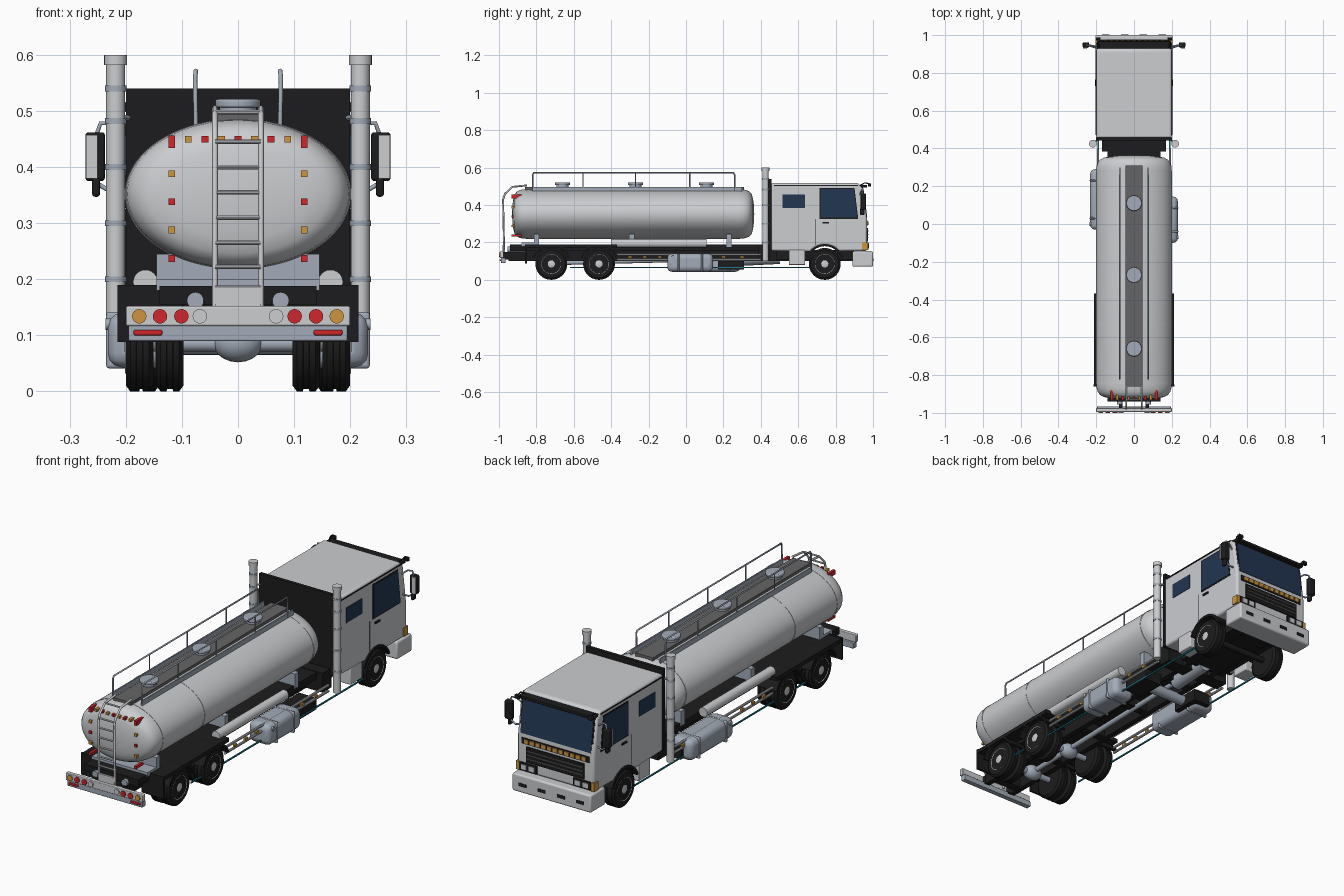
import bpy, bmesh, math
from mathutils import Matrix, Vector

if "Cube" in bpy.data.objects:
    bpy.data.objects.remove(bpy.data.objects["Cube"])

def mat(name, r, g, b):
    m = bpy.data.materials.new(name)
    m.diffuse_color = (r, g, b, 1)
    m.use_nodes = True
    m.node_tree.nodes["Principled BSDF"].inputs["Base Color"].default_value = m.diffuse_color
    return m
WHITE = mat("light_grey_paint", .60, .61, .63)
STEEL = mat("blue_steel", .36, .41, .48)
BLACK = mat("black", .012, .012, .013)
GREY = mat("walkway_grey", .13, .13, .135)
GLASS = mat("navy_glass", .016, .037, .085)
RED = mat("red_lamp", .62, .02, .025)
AMBER = mat("amber_lamp", .62, .30, .05)
TEAL = mat("teal_line", .01, .22, .28)

def finish(name, bm, m, bevel=0):
    bmesh.ops.recalc_face_normals(bm, faces=bm.faces)
    me = bpy.data.meshes.new(name)
    bm.to_mesh(me); bm.free()
    me.materials.append(m)
    o = bpy.data.objects.new(name, me)
    bpy.context.collection.objects.link(o)
    if bevel:
        b = o.modifiers.new("bevel", 'BEVEL')
        b.width, b.segments, b.limit_method = bevel, 3, 'ANGLE'
        b.angle_limit = math.radians(35)
    return o

def box(name, m, x, y, z, bevel=0):
    bm = bmesh.new()
    bmesh.ops.create_cube(bm, size=1)
    for v in bm.verts:
        v.co = [a[0] + (c + .5) * (a[1] - a[0]) for a, c in zip((x, y, z), v.co)]
    return finish(name, bm, m, bevel)

def pair(name, m, x, y, z, bevel=0):
    for s, side in ((1, "right"), (-1, "left")):
        box(name + "_" + side, m, sorted((x[0] * s, x[1] * s)), y, z, bevel)

def prism(name, m, pts, x0, x1, bevel=0):
    """(y, z) outline extruded along x"""
    bm = bmesh.new()
    f = bm.faces.new([bm.verts.new((x0, y, z)) for y, z in pts])
    r = bmesh.ops.extrude_face_region(bm, geom=[f])
    for v in r["geom"]:
        if isinstance(v, bmesh.types.BMVert):
            v.co.x = x1
    return finish(name, bm, m, bevel)

def rod(name, m, a, b, r, seg=20, bevel=0):
    a, b = Vector(a), Vector(b)
    bm = bmesh.new()
    rot = (b - a).to_track_quat('Z', 'Y').to_matrix().to_4x4()
    bmesh.ops.create_cone(bm, cap_ends=True, segments=seg, radius1=r, radius2=r,
                          depth=(b - a).length, matrix=Matrix.Translation((a + b) / 2) @ rot)
    return finish(name, bm, m, bevel)

def lathe(name, m, prof, axis, centre, rx=1, rz=1, seg=40):
    """(position, radius) rings around the x or y axis"""
    bm = bmesh.new()
    rings = []
    for p, r in prof:
        ring = []
        for i in range(seg):
            t = math.tau * i / seg
            u, w = max(r, 1e-4) * rx * math.cos(t), max(r, 1e-4) * rz * math.sin(t)
            co = Vector((p, u, w) if axis == 'x' else (u, p, w))
            ring.append(bm.verts.new(co + Vector(centre)))
        rings.append(ring)
    for a, b in zip(rings, rings[1:]):
        for i in range(seg):
            j = (i + 1) % seg
            bm.faces.new((a[i], a[j], b[j], b[i]))
    bm.faces.new(rings[0]); bm.faces.new(rings[-1])
    return finish(name, bm, m)

def tube(name, m, pts, r):
    c = bpy.data.curves.new(name, 'CURVE')
    c.dimensions, c.bevel_depth, c.bevel_resolution, c.use_fill_caps = '3D', r, 2, True
    s = c.splines.new('POLY')
    s.points.add(len(pts) - 1)
    for p, q in zip(s.points, pts):
        p.co = (*q, 1)
    c.materials.append(m)
    bpy.context.collection.objects.link(bpy.data.objects.new(name, c))

# tank
end = [(0, 0), (.002, .35), (.007, .62), (.014, .8), (.025, .9), (.042, .96), (.06, .988), (.085, 1)]
prof = [(-.93 + d, s) for d, s in end] + [(.365 - d, s) for d, s in reversed(end)]
lathe("tank", WHITE, prof, 'y', (0, 0, .352), .2, .133, 72)
for y in (-.84, -.53, .28):
    lathe("tank_seam", WHITE, [(y - .004, .99), (y - .004, 1.008), (y + .004, 1.008), (y + .004, .99)],
          'y', (0, 0, .352), .2, .133, 72)
box("walkway", GREY, (-.045, .045), (-.86, .31), (.475, .495))
for y in (-.66, -.27, .11):
    rod("manhole_neck", STEEL, (0, y, .48), (0, y, .508), .033, 28)
    rod("manhole_lid", STEEL, (0, y, .506), (0, y, .521), .041, 28, .004)
for s in (1, -1):
    x = .075 * s
    tube("top_rail", STEEL, [(x, -.82, .47), (x * 1.02, -.82, .56), (x, -.815, .572), (x, .255, .572),
                             (x * 1.02, .26, .56), (x, .26, .47)], .004)
    for y in (-.55, -.27, .02):
        tube("rail_post", STEEL, [(x, y, .47), (x, y, .572)], .003)
    box("walkway_edge", STEEL, sorted((x - .003, x + .003)), (-.82, .3), (.468, .497))
for y in (-.8, -.29, .23):
    box("tank_cradle", STEEL, (-.145, .145), (y - .014, y + .014), (.175, .245))
box("rear_cradle_plate", STEEL, (-.145, .145), (-.88, -.8), (.18, .2))

# tank rear lamps
for i in range(-3, 4):
    box("tank_lamp", AMBER if i % 2 else RED, (i * .0295 - .006, i * .0295 + .006), (-.932, -.89), (.444, .455))
for i, z in enumerate((.445, .388, .338, .288, .237)):
    h = .011 if i == 0 else .006
    pair("tank_side_lamp", AMBER if i % 2 else RED, (.112, .124), (-.932, -.88), (z - h, z + h))

# ladder
for s in (1, -1):
    x = .041 * s
    tube("ladder_rail", WHITE, [(x, -.972, .13), (x, -.978, .43), (x, -.968, .46), (x, -.93, .497), (x, -.85, .505)], .005)
for z in (.185, .222, .265, .31, .355, .4, .445):
    rod("ladder_rung", WHITE, (-.041, -.976, z), (.041, -.976, z), .004, 10)
rod("ladder_top_rung", WHITE, (-.041, -.93, .498), (.041, -.93, .498), .004, 10)
box("ladder_foot_plate", WHITE, (-.041, .041), (-.98, -.972), (.145, .185))

# chassis
box("deck", BLACK, (-.14, .14), (-.94, .45), (.155, .188))
pair("frame_rail", BLACK, (.06, .085), (-.95, .93), (.1, .16))
for y in (-.9, -.6, -.3, 0, .3, .55, .9):
    box("cross_member", BLACK, (-.07, .07), (y - .02, y + .02), (.105, .15))
box("engine_block", BLACK, (-.12, .12), (.48, .95), (.105, .16))
rod("drive_shaft", STEEL, (0, -.72, .09), (0, .5, .12), .012)
rod("gearbox", STEEL, (0, .3, .11), (0, .5, .12), .035)
rod("silencer", STEEL, (-.1, .22, .09), (.1, .22, .09), .025)
pair("battery_box", BLACK, (.1, .19), (.17, .31), (.055, .11))
for s in (1, -1):
    box("air_line", TEAL, sorted((.186 * s, .192 * s)), (-.62, .7), (.062, .068))
    rod("hose_tube", WHITE, (.165 * s, -.4, .195), (.165 * s, .11, .195), .022, 24)
    rod("rear_air_tank", STEEL, (.076 * s, -.955, .162), (.076 * s, -.85, .162), .015)
    for z in (.108, .135):
        rod("side_guard", WHITE, (.19 * s, -.37, z), (.19 * s, .4, z), .006, 10)
    for y in (-.3, -.22, -.14, .2, .3):
        box("side_marker", AMBER, sorted((.19 * s, .199 * s)), (y - .01, y + .01), (.116, .127))
    # fuel tank
    y0, y1 = (-.1, .145) if s > 0 else (-.03, .29)
    box("fuel_tank", STEEL, sorted((.12 * s, .232 * s)), (y0, y1), (.043, .14), .025)
    for y in (y0 + .06, y1 - .06):
        box("fuel_tank_strap", STEEL, sorted((.12 * s, .235 * s)), (y - .006, y + .006), (.041, .142), .025)
    rod("fuel_cap", STEEL, (.21 * s, y0 + .03, .12), (.236 * s, y0 + .03, .12), .01)
    # exhaust stack
    rod("exhaust_stack", WHITE, (.218 * s, .425, .1), (.218 * s, .425, .59), .017, 24)
    rod("stack_cap", WHITE, (.218 * s, .425, .582), (.218 * s, .425, .6), .0205, 24)
    for z in (.2, .3, .4, .482, .54):
        rod("stack_band", STEEL, (.218 * s, .425, z - .005), (.218 * s, .425, z + .005), .019, 24)
    rod("stack_bracket", STEEL, (.19 * s, .45, .488), (.218 * s, .425, .488), .005, 10)

# wheels, axles and rear mudguards
def wheel(y, x_out, s, w):
    h = w / 2
    c = (s * (x_out - h), y, .085)
    tyre = [(-h, .05), (-h, .074), (-h + .008, .085), (-.006, .085), (-.005, .081), (.005, .081), (.006, .085),
            (h - .008, .085), (h, .074), (h, .05)]
    lathe("tyre", BLACK, tyre, 'x', c)
    rim = [(-h + .004, .05), (h + .001, .053), (h - .003, .047), (h - .014, .044), (h - .012, .03),
           (h - .002, .024), (h + .002, .014), (h + .002, 0)]
    lathe("rim", WHITE, [(p * s, r) for p, r in rim], 'x', c)
    xo = s * (x_out - .012)
    for i in range(8):
        t = math.tau * i / 8
        py, pz = y + .037 * math.cos(t), .085 + .037 * math.sin(t)
        rod("rim_hole", GREY, (xo - s * .006, py, pz), (xo + s * .001, py, pz), .005, 10)
for s in (1, -1):
    wheel(.742, .2, s, .06)
    for y in (-.465, -.72):
        wheel(y, .2, s, .049)
        wheel(y, .146, s, .049)
        arc = lambda r: [(y + r * math.cos(math.radians(a)), .087 + r * math.sin(math.radians(a))) for a in range(20, 161, 14)]
        prism("mudguard", BLACK, arc(.103) + arc(.094)[::-1], .1 * s, .213 * s)
    box("mudflap", BLACK, sorted((.1 * s, .215 * s)), (-.86, -.85), (.088, .19))
    box("mudguard_bridge", BLACK, sorted((.13 * s, .213 * s)), (-.86, -.37), (.17, .188))
for y in (-.72, -.465, .742):
    rod("axle", BLACK if y > 0 else STEEL, (-.16, y, .085), (.16, y, .085), .014)
    if y < 0:
        lathe("differential", STEEL, [(.045 * math.cos(a * .3142), .036 * math.sin(a * .3142)) for a in range(11)],
              'x', (0, y, .088), seg=24)

# rear bumper and lamps
box("rear_bumper_bar", WHITE, (-.2, .2), (-.995, -.975), (.117, .152), .003)
box("rear_bumper_step", STEEL, (-.195, .195), (-.99, -.965), (.09, .118), .003)
pair("bumper_arm", BLACK, (.06, .08), (-.98, -.9), (.11, .15))
for s in (1, -1):
    for x, m in ((.176, AMBER), (.139, RED), (.101, RED), (.068, WHITE)):
        rod("tail_lamp", m, (x * s, -1, .134), (x * s, -.99, .134), .0128, 24)
pair("rear_reflector", RED, (.135, .186), (-.996, -.985), (.1, .11), .003)

# cab
arch = [(.742 + .1 * math.cos(math.radians(a)), .087 + .1 * math.sin(math.radians(a))) for a in range(141, 38, -10)]
prism("cab", WHITE, [(.455, .155), *arch, (.968, .155), (.968, .325), (.945, .49), (.92, .518), (.455, .518)], -.2, .2, .011)
box("cab_back_panel", BLACK, (-.2, .2), (.442, .458), (.16, .54))
box("cab_back_base", BLACK, (-.17, .17), (.385, .45), (.1, .19))
prism("windshield", GLASS, [(.962, .335), (.969, .335), (.949, .488), (.942, .488)], -.183, .183)
prism("windshield_surround", BLACK, [(.96, .327), (.967, .327), (.946, .496), (.94, .496)], -.19, .19)
box("sun_visor", BLACK, (-.195, .195), (.925, .968), (.494, .508), .003)
box("marker_strip", BLACK, (-.175, .175), (.96, .971), (.288, .316))
for i in range(11):
    box("front_marker", AMBER, (i * .03 - .161, i * .03 - .139), (.965, .975), (.293, .311))
box("grille", BLACK, (-.15, .15), (.96, .973), (.205, .278))
for z in (.225, .243, .261):
    box("grille_bar", GREY, (-.145, .145), (.965, .977), (z - .002, z + .002))
pair("headlamp_surround", BLACK, (.095, .185), (.96, .975), (.163, .2))
for x in (.12, .16):
    pair("headlamp", WHITE, (x - .014, x + .014), (.97, .978), (.17, .193))
pair("corner_lamp", AMBER, (.186, .204), (.94, .973), (.16, .2))
box("front_bumper", WHITE, (-.205, .205), (.89, 1), (.07, .153), .008)
for x in (.05, .15):
    pair("bumper_slot", BLACK, (x - .02, x + .02), (.995, 1.002), (.1, .115))
pair("cab_step", WHITE, (.13, .2), (.55, .637), (.08, .16), .004)
for s in (1, -1):
    a, b = .198 * s, .2025 * s
    prism("door_window", GLASS, [(.72, .332), (.72, .485), (.897, .485), (.915, .332)], a, b)
    prism("door_window_seal", BLACK, [(.714, .326), (.714, .491), (.901, .491), (.921, .326)], a, .2012 * s)
    prism("sleeper_window", GLASS, [(.515, .385), (.515, .456), (.635, .456), (.635, .385)], a, b)
    box("door_gap", BLACK, sorted((a, .201 * s)), (.692, .695), (.185, .325))
    box("roof_gutter", BLACK, sorted((a, .203 * s)), (.47, .92), (.503, .508))
    box("door_handle", BLACK, sorted((a, .206 * s)), (.73, .765), (.3, .308))
    ring = lambda r: [(.742 + r * math.cos(math.radians(t)), .087 + r * math.sin(math.radians(t))) for t in range(20, 161, 14)]
    prism("front_wheel_arch", BLACK, ring(.104) + ring(.093)[::-1], .12 * s, .204 * s)
    # mirrors
    box("mirror", BLACK, sorted((.237 * s, .272 * s)), (.935, .962), (.375, .462), .006)
    box("mirror_glass", WHITE, sorted((.25 * s, .271 * s)), (.93, .936), (.38, .457))
    box("lower_mirror", BLACK, sorted((.246 * s, .26 * s)), (.93, .955), (.347, .38), .005)
    tube("mirror_arm", STEEL, [(.195 * s, .93, .455), (.225 * s, .94, .478), (.245 * s, .945, .478), (.255 * s, .947, .45)], .004)
    tube("mirror_lower_arm", STEEL, [(.195 * s, .94, .36), (.225 * s, .945, .355), (.25 * s, .945, .37)], .004)
    tube("kerb_mirror_arm", BLACK, [(.18 * s, .93, .505), (.19 * s, .955, .518), (.19 * s, .98, .515)], .003)
    box("kerb_mirror", BLACK, sorted((.178 * s, .202 * s)), (.972, .988), (.498, .516), .003)

# smooth shading with sharp edges kept
for o in bpy.data.objects:
    o.select_set(o.type == 'MESH')
bpy.context.view_layer.objects.active = bpy.data.objects["tank"]
bpy.ops.object.shade_smooth_by_angle(angle=math.radians(35))
